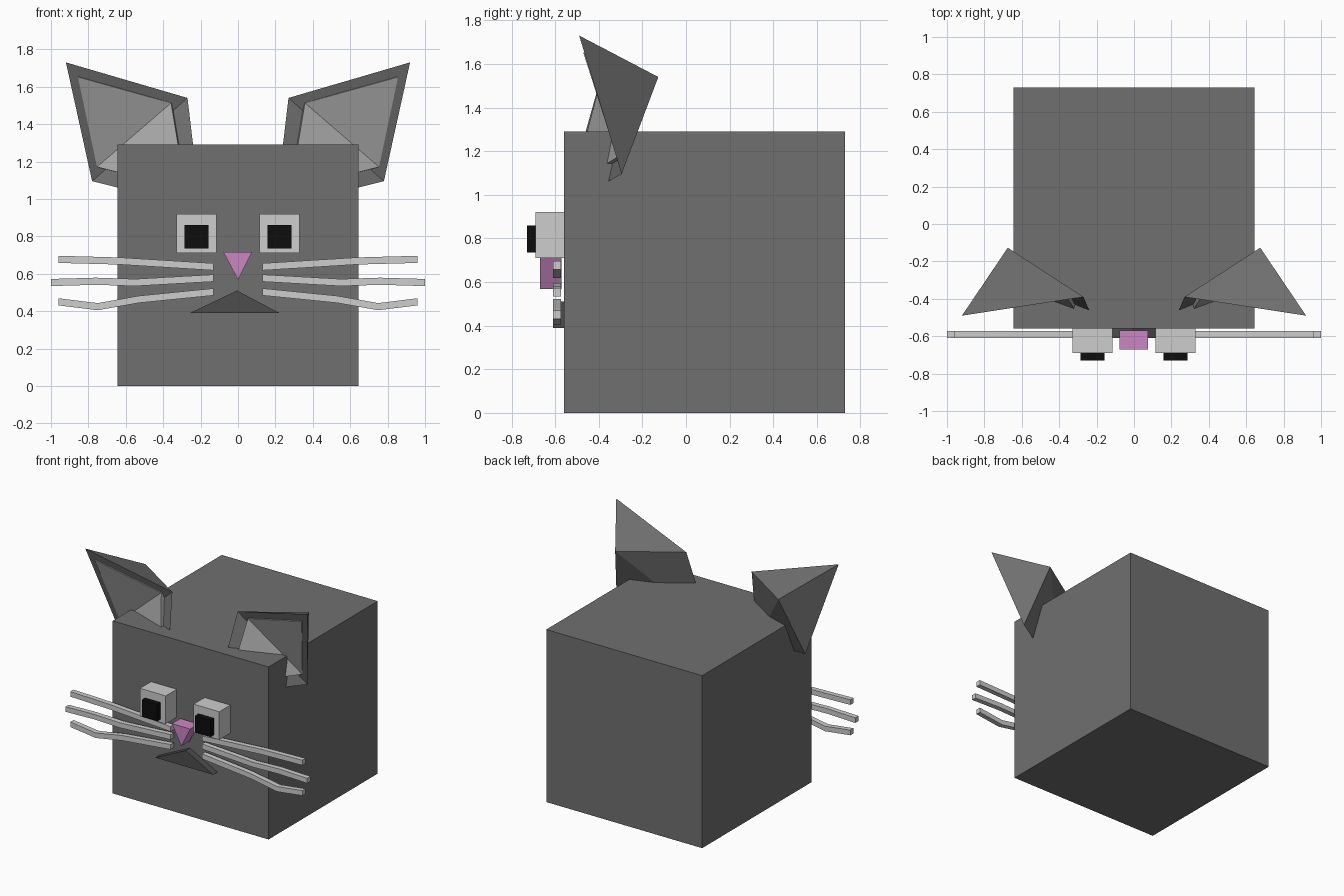
import bpy
import bmesh

cube = bpy.data.objects.get("Cube")
if cube:
    bpy.data.objects.remove(cube, do_unlink=True)


def material(name, r, g, b):
    mat = bpy.data.materials.new(name)
    mat.use_nodes = True
    mat.diffuse_color = (r, g, b, 1)
    mat.node_tree.nodes["Principled BSDF"].inputs["Base Color"].default_value = (r, g, b, 1)
    return mat


fur = material("grey fur", 0.16, 0.16, 0.16)
inner = material("inner ear grey", 0.40, 0.40, 0.40)
pale = material("pale grey", 0.61, 0.61, 0.61)
black = material("black", 0.004, 0.004, 0.004)
pink = material("pink", 0.60, 0.24, 0.54)
dark = material("dark grey", 0.075, 0.075, 0.075)


def build(name, verts, faces, mat, mirror=False, thickness=0):
    """Flat-shaded mesh, optionally thickened inwards and mirrored across x."""
    bm = bmesh.new()
    vs = [bm.verts.new(v) for v in verts]
    for f in faces:
        bm.faces.new([vs[i] for i in f])
    if not thickness:
        bmesh.ops.recalc_face_normals(bm, faces=bm.faces)
    mesh = bpy.data.meshes.new(name)
    bm.to_mesh(mesh)
    bm.free()
    mesh.materials.append(mat)
    obj = bpy.data.objects.new(name, mesh)
    bpy.context.collection.objects.link(obj)
    if thickness:
        mod = obj.modifiers.new("thickness", 'SOLIDIFY')
        mod.thickness = thickness
        mod.offset = -1
    if mirror:
        mod = obj.modifiers.new("mirror", 'MIRROR')
        mod.use_mirror_merge = False
    return obj


def prism(name, profile, y0, y1, mat, mirror=False):
    """Extrude an x-z outline from y0 to y1."""
    n = len(profile)
    verts = [(x, y, z) for y in (y0, y1) for x, z in profile]
    faces = [range(n), range(n, 2 * n)]
    faces += [(i, (i + 1) % n, n + (i + 1) % n, n + i) for i in range(n)]
    return build(name, verts, faces, mat, mirror)


def box(name, x0, x1, y0, y1, z0, z1, mat, mirror=False):
    return prism(name, [(x0, z0), (x1, z0), (x1, z1), (x0, z1)], y0, y1, mat, mirror)


# Head
box("head", -0.645, 0.645, -0.56, 0.73, 0, 1.29, fur)

# Eyes and pupils
box("eyes", 0.115, 0.328, -0.69, -0.56, 0.71, 0.92, pale, True)
box("pupils", 0.157, 0.285, -0.73, -0.69, 0.735, 0.86, black, True)

# Nose and mouth
prism("nose", [(-0.078, 0.715), (0, 0.568), (0.074, 0.715)], -0.67, -0.57, pink)
prism("mouth", [(-0.257, 0.39), (0.222, 0.39), (-0.005, 0.51)], -0.61, -0.56, dark)

# Whiskers: bent square bars following a centre line
whiskers = {
    "upper_whiskers": [(0.13, 0.637), (0.63, 0.668), (0.96, 0.677)],
    "middle_whiskers": [(0.13, 0.577), (0.55, 0.553), (0.76, 0.56), (1.0, 0.553)],
    "lower_whiskers": [(0.13, 0.503), (0.53, 0.463), (0.75, 0.424), (0.96, 0.45)],
}
half = 0.019
for name, path in whiskers.items():
    outline = [(x, z - half) for x, z in path] + [(x, z + half) for x, z in reversed(path)]
    prism(name, outline, -0.61, -0.572, pale, True)

# Ears: folded front made of two triangles, closed to a point behind
tip, inside, outside = (0.92, -0.49, 1.73), (0.27, -0.39, 1.54), (0.78, -0.295, 1.095)
root, back = (0.20, -0.555, 0.95), (0.675, -0.127, 1.54)
build("ears", [tip, inside, outside, root, back],
      [(0, 1, 2), (1, 3, 2), (0, 4, 1), (0, 2, 4), (1, 4, 3), (3, 4, 2)], fur, True)

# Lighter inner ears, set on the folded front
build("inner_ears",
      [(0.856, -0.471, 1.652), (0.358, -0.395, 1.513), (0.754, -0.317, 1.171), (0.28, -0.515, 1.05)],
      [(0, 1, 2), (1, 3, 2)], inner, True, 0.03)
